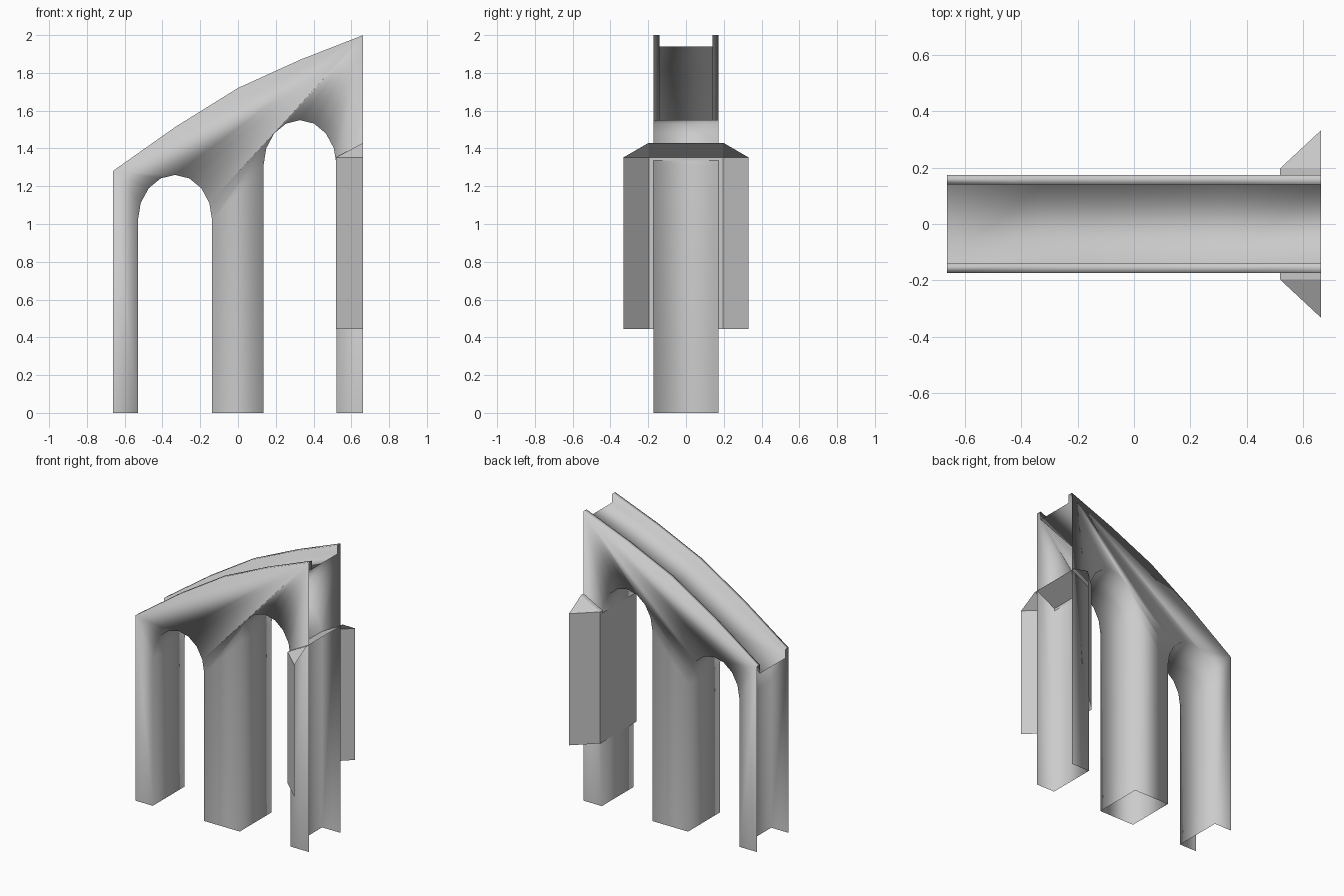
import bpy, bmesh
from math import sin, cos, pi

if "Cube" in bpy.data.objects:
    bpy.data.objects.remove(bpy.data.objects["Cube"])

END, HALF, INNER, DROP = 0.663, 0.173, 0.14, 0.06


def make_object(name, faces, smooth=True):
    """Build a mesh from a list of faces given as point lists, welding shared points."""
    bm = bmesh.new()
    for pts in faces:
        bm.faces.new([bm.verts.new(p) for p in pts])
    bmesh.ops.remove_doubles(bm, verts=bm.verts, dist=0.0005)
    bmesh.ops.recalc_face_normals(bm, faces=bm.faces)
    mesh = bpy.data.meshes.new(name)
    bm.to_mesh(mesh)
    bm.free()
    obj = bpy.data.objects.new(name, mesh)
    bpy.context.collection.objects.link(obj)
    for p in mesh.polygons:
        p.use_smooth = smooth
    return obj


def arch(x0, x1, spring, rise=0.24, n=8):
    """Opening outline: up one pier, round the arch, down the next pier."""
    c, r = (x0 + x1) / 2, (x1 - x0) / 2
    curve = [(c - r * cos(pi * i / n), spring + rise * sin(pi * i / n)) for i in range(n + 1)]
    return [(x0, 0)] + curve + [(x1, 0)]


# Arcade shell: side walls, opening linings, parapets and sunken deck (ends and bases open)
openings = [arch(-0.53, -0.137, 1.02), arch(0.135, 0.522, 1.31)]
top = [(-END, 1.28), (-0.33, 1.515), (0, 1.72), (0.33, 1.87), (END, 2.0)]
outline = [(-END, 0)] + openings[0] + openings[1] + [(END, 0)] + top[::-1]
faces = [[(x, s * HALF, z) for x, z in outline[::s]] for s in (1, -1)]


def strip(path, ya, yb, za=0, zb=0):
    for (x0, z0), (x1, z1) in zip(path, path[1:]):
        faces.append([(x0, ya, z0 + za), (x1, ya, z1 + za),
                      (x1, yb, z1 + zb), (x0, yb, z0 + zb)])


for opening in openings:
    strip(opening, -HALF, HALF)
for s in (1, -1):
    strip(top, s * HALF, s * INNER)
    strip(top, s * INNER, s * INNER, 0, -DROP)
strip(top, -INNER, INNER, -DROP, -DROP)
make_object("arcade_shell", faces)

# Half buttress around the tall end pier, with a hipped cap (back and base open)
X0, Y0, Y1, BASE, EAVE, RIDGE = 0.518, 0.197, 0.332, 0.443, 1.352, 1.43
faces = [
    [(X0, -Y0, BASE), (X0, Y0, BASE), (X0, Y0, EAVE), (X0, -Y0, EAVE)],
    [(X0, -Y0, EAVE), (X0, Y0, EAVE), (END, Y0, RIDGE), (END, -Y0, RIDGE)],
]
for s in (1, -1):
    faces.append([(X0, s * Y0, BASE), (END, s * Y1, BASE), (END, s * Y1, EAVE), (X0, s * Y0, EAVE)])
    faces.append([(X0, s * Y0, EAVE), (END, s * Y1, EAVE), (END, s * Y0, RIDGE)])
make_object("pier_buttress", faces, smooth=False)
